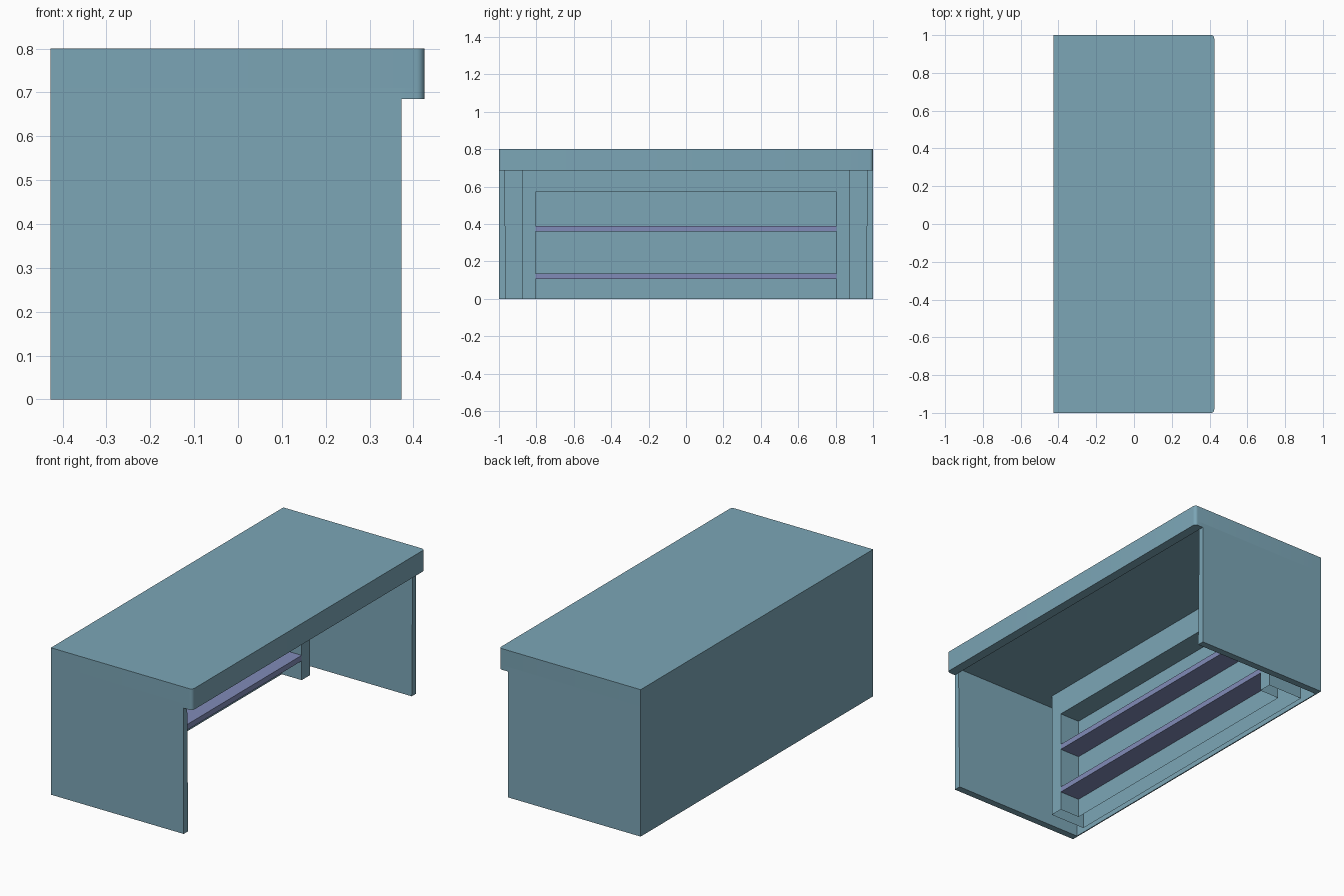
import bpy, bmesh, math

if "Cube" in bpy.data.objects:
    bpy.data.objects.remove(bpy.data.objects["Cube"])

X_BACK, X_WALL, X_LIP = -0.427, 0.373, 0.425   # rear, end-panel front, counter front
X_FRAME, X_RECESS, X_REAR = -0.18, -0.30, -0.393  # shelf frame front, recess back, frame rear
Y_FRAME, Y_RECESS, Z_RECESS = 0.877, 0.805, 0.572
Z_CEIL, Z_TOP = 0.71, 0.80


def material(name, color):
    mat = bpy.data.materials.new(name)
    mat.diffuse_color = (*color, 1)
    mat.use_nodes = True
    mat.node_tree.nodes["Principled BSDF"].inputs["Base Color"].default_value = mat.diffuse_color
    return mat


body_mat = material("counter_body", (0.20, 0.38, 0.47))
shelf_mat = material("shelf_surface", (0.22, 0.26, 0.48))


def add_object(name, bm, mat):
    mesh = bpy.data.meshes.new(name)
    bm.to_mesh(mesh)
    bm.free()
    mesh.materials.append(mat)
    ob = bpy.data.objects.new(name, mesh)
    bpy.context.collection.objects.link(ob)
    return ob


def prism(name, outline, z0, z1, mat=body_mat):
    """Solid from a plan outline."""
    bm = bmesh.new()
    face = bm.faces.new([bm.verts.new((x, y, z0)) for x, y in outline])
    ext = bmesh.ops.extrude_face_region(bm, geom=[face])["geom"]
    for v in ext:
        if isinstance(v, bmesh.types.BMVert):
            v.co.z = z1
    bmesh.ops.recalc_face_normals(bm, faces=bm.faces)
    return add_object(name, bm, mat)


def box(name, x0, x1, y0, y1, z0, z1, mat=body_mat):
    return prism(name, [(x0, y0), (x1, y0), (x1, y1), (x0, y1)], z0, z1, mat)


def rounded_front(x0, x1, r=0.018, steps=6):
    """Plan rectangle with its two front corners rounded."""
    pts = [(x0, -1)]
    for sign, start in ((-1, -90), (1, 0)):
        for i in range(steps + 1):
            a = math.radians(start + 90 * i / steps)
            pts.append((x1 - r + r * math.cos(a), sign * (1 - r) + r * math.sin(a)))
    return pts + [(x0, 1)]


# Counter top and the overhanging front lip
for name, x0, z0, z1 in (("counter_top", X_BACK, Z_CEIL, Z_TOP),
                         ("front_lip", X_WALL, 0.685, Z_CEIL)):
    ob = prism(name, rounded_front(x0, X_LIP), z0, z1)
    bpy.ops.object.select_all(action='DESELECT')
    bpy.context.view_layer.objects.active = ob
    ob.select_set(True)
    bpy.ops.object.shade_smooth_by_angle(angle=math.radians(30))

# End panels, slightly thicker at the foot
for name, s in (("left_end_panel", -1), ("right_end_panel", 1)):
    ob = box(name, X_BACK, X_WALL, min(s, s * 0.97), max(s, s * 0.97), 0, Z_CEIL)
    for v in ob.data.vertices:
        if abs(v.co.y) < 0.99 and v.co.z < 0.01:
            v.co.y = s * 0.962

# Thin outer back panel
box("back_panel", X_BACK, X_BACK + 0.006, -0.97, 0.97, 0, Z_CEIL)

# Shelf frame: a thin-walled carcass, open below, with a recess in its front
half = [(X_REAR, -Y_FRAME), (X_FRAME, -Y_FRAME), (X_FRAME, -Y_RECESS), (X_RECESS, -Y_RECESS)]
path = half + [(x, -y) for x, y in reversed(half)]
bm = bmesh.new()


def sheet(*corners):
    bm.faces.new([bm.verts.new(c) for c in corners])


for i, ((ax, ay), (bx, by)) in enumerate(zip(path, path[1:] + path[:1])):
    top = Z_RECESS if 2 <= i <= 4 else Z_CEIL
    sheet((ax, ay, 0), (bx, by, 0), (bx, by, top), (ax, ay, top))
sheet((X_FRAME, -Y_RECESS, Z_RECESS), (X_FRAME, Y_RECESS, Z_RECESS),
      (X_FRAME, Y_RECESS, Z_CEIL), (X_FRAME, -Y_RECESS, Z_CEIL))
sheet((X_RECESS, -Y_RECESS, Z_RECESS), (X_RECESS, Y_RECESS, Z_RECESS),
      (X_FRAME, Y_RECESS, Z_RECESS), (X_FRAME, -Y_RECESS, Z_RECESS))
bmesh.ops.remove_doubles(bm, verts=bm.verts, dist=1e-5)
add_object("shelf_frame", bm, body_mat)

# Shelves
for name, z in (("lower_shelf", 0.105), ("upper_shelf", 0.36)):
    box(name, X_RECESS, X_FRAME, -Y_RECESS, Y_RECESS, z, z + 0.03, shelf_mat)
